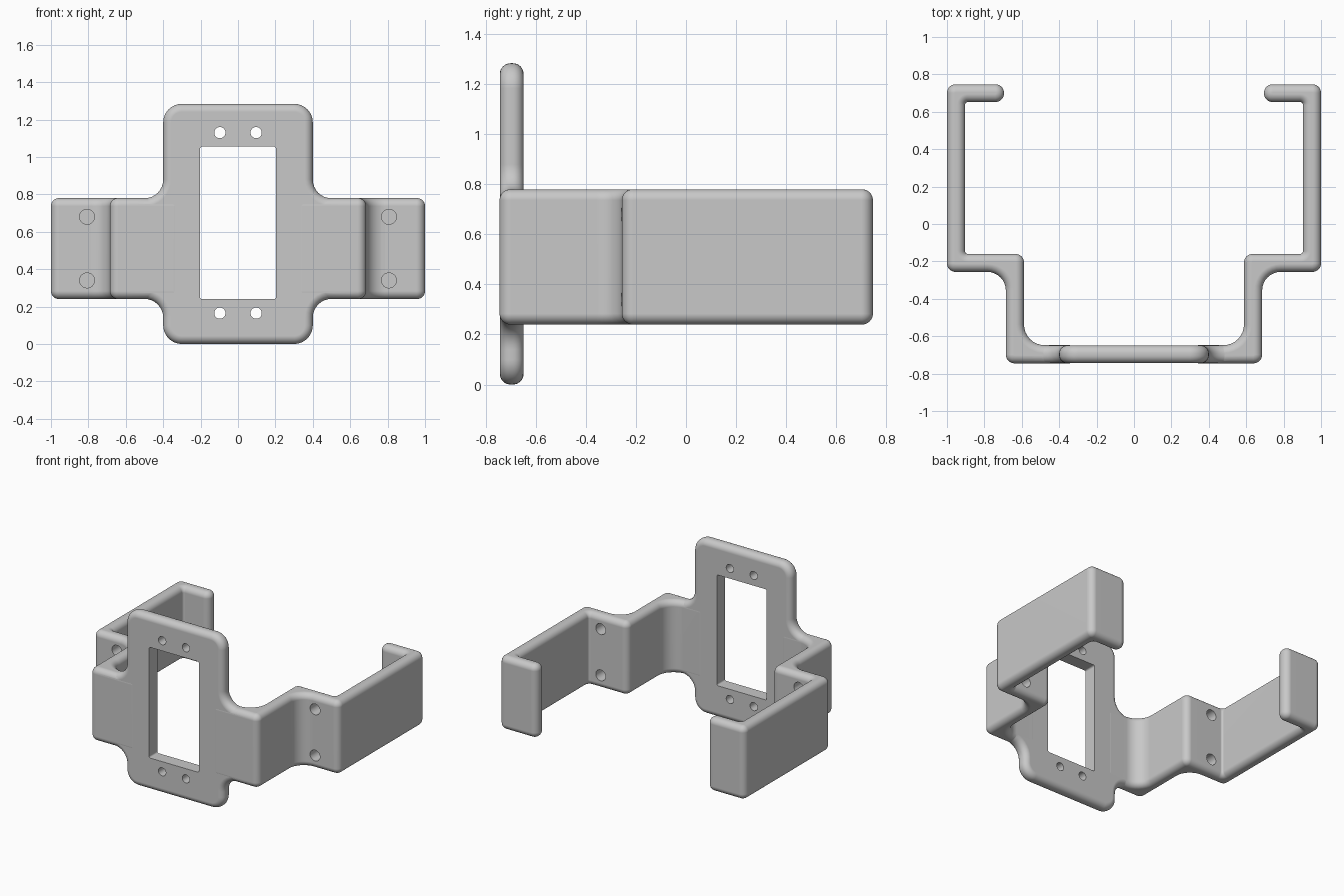
import bpy
import bmesh
from math import sin, cos, pi
from mathutils import Vector, Matrix

cube = bpy.data.objects.get("Cube")
if cube:
    bpy.data.objects.remove(cube, do_unlink=True)

grey = bpy.data.materials.new("plain grey")
grey.use_nodes = True
colour = (0.58, 0.58, 0.58, 1)
grey.diffuse_color = colour
grey.node_tree.nodes["Principled BSDF"].inputs["Base Color"].default_value = colour

STEPS = 8
EDGE = 0.043   # rounding of the long edges


def outline(corners, inset):
    """Counter-clockwise (x, y, radius) corners to a filleted, inset polygon."""
    points = []
    for i, (x, y, radius) in enumerate(corners):
        here = Vector((x, y))
        before = (here - Vector(corners[i - 1][:2])).normalized()
        after = (Vector(corners[(i + 1) % len(corners)][:2]) - here).normalized()
        turn = 1 if before.cross(after) > 0 else -1
        centre = here + (after - before) * radius
        r = radius - inset * turn
        for s in range(STEPS + 1):
            a = s / STEPS * pi / 2
            points.append(centre + (before * sin(a) - after * cos(a)) * r)
    return points


def rounded_slab(name, corners, low, high, edge=EDGE):
    """Stack inset outlines into a slab with rounded rims."""
    arc = [s / STEPS * pi / 2 for s in range(STEPS + 1)]
    layers = [(low + edge * (1 - sin(a)), edge * (1 - cos(a))) for a in reversed(arc)]
    layers += [(high - edge * (1 - sin(a)), edge * (1 - cos(a))) for a in arc]
    bm = bmesh.new()
    rings = [[bm.verts.new((p.x, p.y, z)) for p in outline(corners, inset)]
             for z, inset in layers]
    for lower, upper in zip(rings, rings[1:]):
        for i in range(len(lower)):
            bm.faces.new((lower[i - 1], lower[i], upper[i], upper[i - 1]))
    bm.faces.new(reversed(rings[0]))
    bm.faces.new(rings[-1])
    return finish(name, bm)


def finish(name, bm):
    bmesh.ops.recalc_face_normals(bm, faces=bm.faces)
    mesh = bpy.data.meshes.new(name)
    bm.to_mesh(mesh)
    bm.free()
    mesh.materials.append(grey)
    obj = bpy.data.objects.new(name, mesh)
    bpy.context.collection.objects.link(obj)
    return obj


def combine(target, tool, operation):
    mod = target.modifiers.new(operation, "BOOLEAN")
    mod.operation = operation
    mod.solver = "EXACT"
    mod.object = tool
    bpy.context.view_layer.objects.active = target
    bpy.ops.object.modifier_apply(modifier=mod.name)
    bpy.data.objects.remove(tool, do_unlink=True)


def drill(target, x, y, z, radius):
    bm = bmesh.new()
    bmesh.ops.create_cone(bm, cap_ends=True, segments=32, radius1=radius, radius2=radius,
                          depth=0.3, matrix=Matrix.Translation((x, y, z)) @ Matrix.Rotation(pi / 2, 4, "X"))
    cutter = finish("hole_cutter", bm)
    cutter.hide_render = True
    combine(target, cutter, "DIFFERENCE")


# Front plate: tall panel with short filleted arms, drawn flat and stood up
right_half = [(0.4, 0, 0.1), (0.4, 0.241, 0.1), (0.56, 0.241, 0.045),
              (0.56, 0.779, 0.045), (0.4, 0.779, 0.1), (0.4, 1.284, 0.1)]
left_half = [(-x, z, r) for x, z, r in reversed(right_half)]
bracket = rounded_slab("mounting_bracket", right_half + left_half, 0.649, 0.744)
bracket.data.transform(Matrix.Rotation(pi / 2, 4, "X"))

# Folded side arms with inward end lips
arm = [(0.3, -0.745, 0.046), (0.685, -0.745, 0.046), (0.685, -0.256, 0.1),
       (1, -0.256, 0.046), (1, 0.747, 0.046), (0.695, 0.747, 0.046),
       (0.695, 0.652, 0.046), (0.903, 0.652, 0.015), (0.903, -0.16, 0.015),
       (0.588, -0.16, 0.046), (0.588, -0.648, 0.11), (0.3, -0.648, 0.046)]
mirrored = [(-x, y, r) for x, y, r in reversed(arm)]
for name, corners in (("left_arm", arm), ("right_arm", mirrored)):
    combine(bracket, rounded_slab(name, corners, 0.24, 0.78), "UNION")

# Central window
window = [(-0.203, 0.24, 0.012), (0.203, 0.24, 0.012), (0.203, 1.055, 0.012), (-0.203, 1.055, 0.012)]
cutter = rounded_slab("window_cutter", window, 0.55, 0.85, 0.005)
cutter.hide_render = True
cutter.data.transform(Matrix.Rotation(pi / 2, 4, "X"))
combine(bracket, cutter, "DIFFERENCE")

# Screw holes in the plate and in the arm shoulders
for side in (-1, 1):
    for z in (0.165, 1.13):
        drill(bracket, side * 0.097, -0.7, z, 0.03)
    for z in (0.34, 0.68):
        drill(bracket, side * 0.807, -0.2, z, 0.04)

# Smooth shading with flat panels kept flat
bpy.ops.object.select_all(action="DESELECT")
bracket.select_set(True)
bpy.context.view_layer.objects.active = bracket
bpy.ops.object.shade_smooth_by_angle(angle=pi / 6)
bracket.modifiers.new("flat panels", "WEIGHTED_NORMAL").keep_sharp = True
